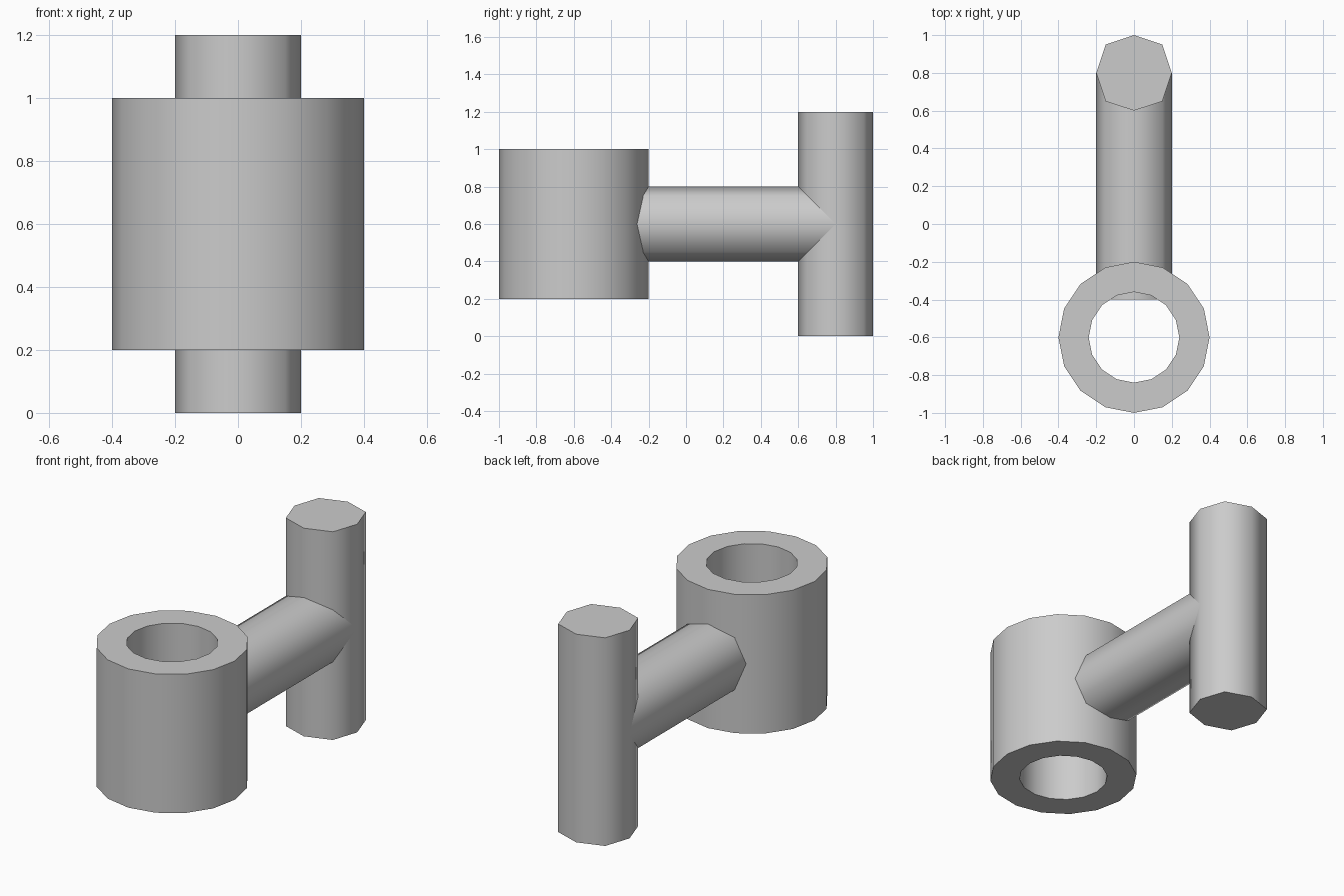
import bpy, bmesh, math

if "Cube" in bpy.data.objects:
    bpy.data.objects.remove(bpy.data.objects["Cube"])


def circle(radius, sides):
    return [(radius * math.cos(2 * math.pi * i / sides),
             radius * math.sin(2 * math.pi * i / sides)) for i in range(sides)]


def finish(name, bm, location, rotation=(0, 0, 0)):
    bmesh.ops.recalc_face_normals(bm, faces=bm.faces)
    mesh = bpy.data.meshes.new(name)
    bm.to_mesh(mesh)
    bm.free()
    obj = bpy.data.objects.new(name, mesh)
    bpy.context.collection.objects.link(obj)
    obj.location, obj.rotation_euler = location, rotation
    bpy.ops.object.select_all(action='DESELECT')
    obj.select_set(True)
    bpy.context.view_layer.objects.active = obj
    bpy.ops.object.shade_smooth_by_angle(angle=math.radians(60))
    return obj


def prism(name, profile, length, location, rotation=(0, 0, 0)):
    bm = bmesh.new()
    face = bm.faces.new([bm.verts.new((x, y, 0)) for x, y in profile])
    top = bmesh.ops.extrude_face_region(bm, geom=[face], use_keep_orig=True)
    moved = [v for v in top["geom"] if isinstance(v, bmesh.types.BMVert)]
    bmesh.ops.translate(bm, verts=moved, vec=(0, 0, length))
    return finish(name, bm, location, rotation)


def tube(name, outer, inner, sides, height, location):
    bm = bmesh.new()
    loops = [[bm.verts.new((x, y, z)) for x, y in circle(r, sides)]
             for r, z in ((outer, 0), (outer, height), (inner, height), (inner, 0))]
    for k in range(4):
        a, b = loops[k], loops[(k + 1) % 4]
        for i in range(sides):
            j = (i + 1) % sides
            bm.faces.new((a[i], a[j], b[j], b[i]))
    return finish(name, bm, location)


# Slightly full octagon shared by the post and the connecting rod
octagon = [(0.2, 0), (0.15, 0.15), (0, 0.2), (-0.15, 0.15),
           (-0.2, 0), (-0.15, -0.15), (0, -0.2), (0.15, -0.15)]

# Upright post at the back
prism("post", octagon, 1.2, (0, 0.8, 0))

# Horizontal rod, poking slightly into the bore of the sleeve
prism("connecting_rod", octagon, 1.2, (0, -0.4, 0.6), (-math.pi / 2, 0, 0))

# Hollow sleeve at the front
tube("sleeve", 0.4, 0.24, 16, 0.8, (0, -0.6, 0.2))
